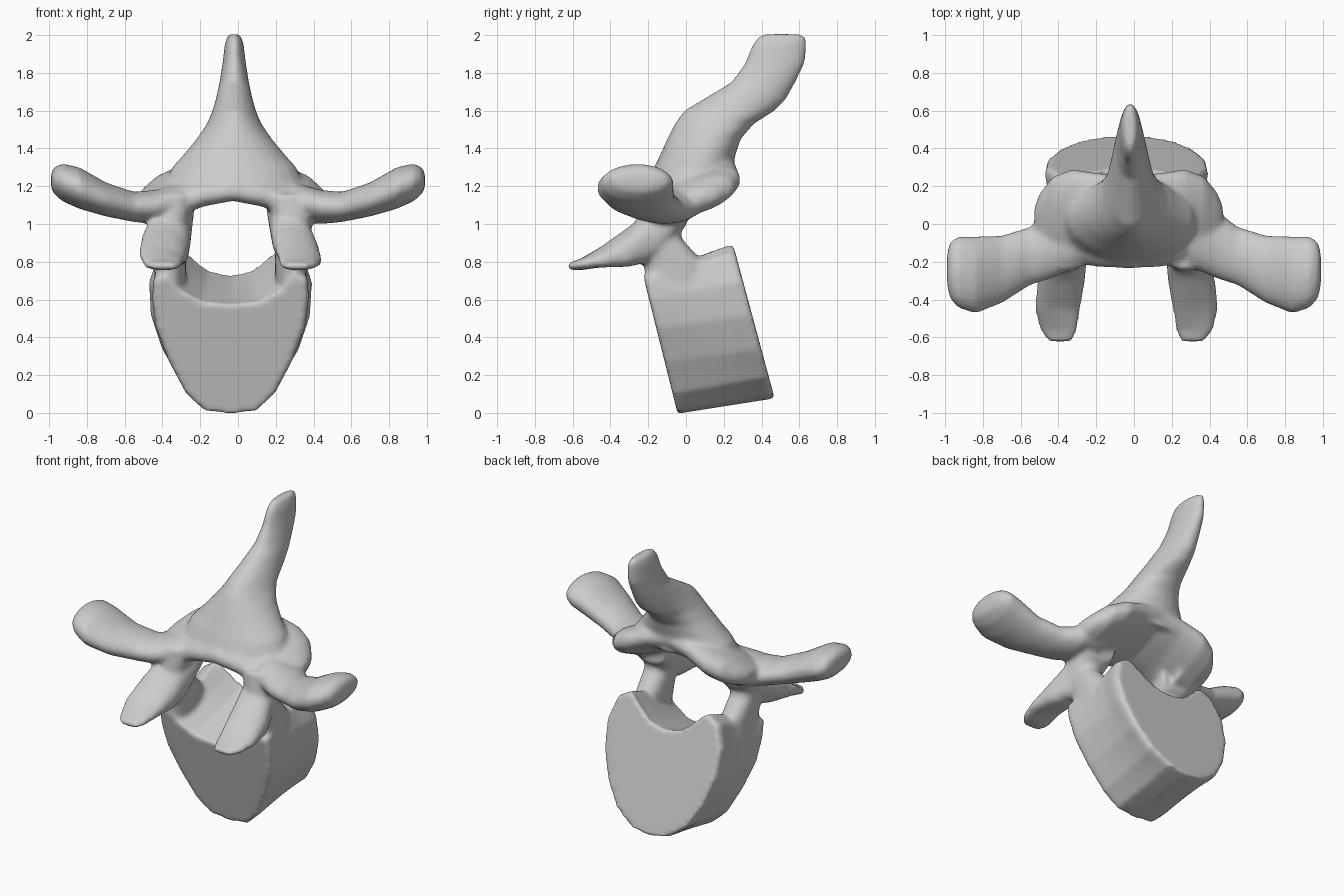
import bpy, bmesh
from math import cos, sin, pi, radians
from mathutils import Vector

if "Cube" in bpy.data.objects:
    bpy.data.objects.remove(bpy.data.objects["Cube"])

CX = -0.04          # the body and arch sit slightly left of centre
bm = bmesh.new()


def loft(rings):
    """Closed skin through rings of equal point count."""
    vs = [[bm.verts.new(p) for p in r] for r in rings]
    n = len(vs[0])
    for a, b in zip(vs, vs[1:]):
        for i in range(n):
            j = (i + 1) % n
            bm.faces.new((a[i], a[j], b[j], b[i]))
    bm.faces.new(vs[0][::-1])
    bm.faces.new(vs[-1])


def ellipse(c, u, v, power=0.85, n=24):
    """Slightly squared ellipse around c with half axes u and v."""
    c, u, v = Vector(c), Vector(u), Vector(v)
    soft = lambda k: abs(k) ** power * (1 if k > 0 else -1)
    return [c + u * soft(cos(2 * pi * i / n)) + v * soft(sin(2 * pi * i / n))
            for i in range(n)]


# Body: heart-shaped front and back faces, slightly waisted between
front = [(0, .57), (.15, .585), (.27, .65), (.35, .73), (.41, .71), (.415, .6),
         (.395, .45), (.325, .27), (.235, .1), (.14, .01), (0, -.005)]
back = [(0, .73), (.12, .755), (.2, .82), (.29, .90), (.38, .85), (.435, .7),
        (.425, .52), (.365, .34), (.27, .19), (.14, .10), (0, .075)]
rings = []
for t, waist in ((0, .97), (.06, 1), (.3, .97), (.5, .955), (.7, .96), (.92, 1), (1, .97)):
    half = []
    for (xa, za), (xb, zb) in zip(front, back):
        x, z = xa + (xb - xa) * t, za + (zb - za) * t
        y = (-.045 - .25 * za) * (1 - t) + (.49 - .27 * zb) * t
        half.append((x * waist, y, z))
    full = half + [(-x, y, z) for x, y, z in half[-2:0:-1]]
    rings.append([Vector((x + CX, y, z)) for x, y, z in full])
loft(rings)

for s in (-1, 1):
    # Pedicle: post between body and arch
    loft([ellipse((CX + s * d, y, z), (s * rx, 0, 0), (0, ry, 0)) for d, y, z, rx, ry in (
        (.32, -.02, .62, .08, .17), (.32, -.07, .80, .085, .16),
        (.325, -.14, .92, .085, .12), (.325, -.15, 1.02, .10, .11),
        (.31, -.10, 1.16, .13, .14))])

    # Front articular process: wedge thinning to a tongue
    loft([ellipse((CX + s * d, y, z), (s * rx, 0, s * tilt), (0, 0, rz)) for d, y, z, rx, rz, tilt in (
        (.31, .0, 1.08, .12, .09, 0), (.32, -.18, .95, .11, .14, -.03),
        (.345, -.30, .88, .125, .10, -.03), (.365, -.45, .825, .12, .05, -.02),
        (.36, -.56, .785, .10, .03, 0), (.35, -.625, .775, .06, .018, 0))])

    # Transverse process: flattened paddle
    loft([ellipse((s * x, y, z), (0, ry, 0), (0, 0, rz), 1) for x, y, z, ry, rz in (
        (.30, -.06, 1.12, .17, .10), (.44, -.11, 1.09, .18, .09),
        (.55, -.17, 1.09, .155, .08), (.70, -.24, 1.13, .18, .09),
        (.84, -.27, 1.19, .205, .11), (.93, -.255, 1.22, .19, .10),
        (.975, -.245, 1.23, .15, .07), (.99, -.24, 1.23, .08, .04))])

    # Lamina and back articular process: sloping slab curving outward
    slab = []
    for d, y, z, ln, th, ang in ((-.03, .01, 1.25, .26, .08, 20), (.15, .02, 1.22, .26, .09, 19),
                                 (.30, .04, 1.17, .26, .10, 18), (.40, .04, 1.14, .22, .09, 18),
                                 (.47, .02, 1.12, .15, .06, 15), (.50, .01, 1.12, .08, .03, 15)):
        a = radians(ang)
        slab.append(ellipse((CX * .7 + s * d, y, z), (0, ln * cos(a), ln * sin(a)),
                            (0, -th * sin(a), th * cos(a))))
    loft(slab)

# Spinous process: flared base narrowing to a thin blade leaning back
loft([ellipse((CX / 2, (y0 + y1) / 2, z), (w, 0, 0), (0, (y1 - y0) / 2, 0), 1) for z, y0, y1, w in (
    (1.23, -.20, .24, .36), (1.30, -.17, .25, .33), (1.36, -.14, .26, .275),
    (1.45, -.10, .29, .20), (1.53, -.06, .36, .145), (1.60, -.01, .47, .115),
    (1.66, .09, .53, .098), (1.75, .24, .58, .078), (1.85, .31, .63, .062),
    (1.95, .35, .64, .05), (1.99, .38, .635, .038), (2.005, .41, .60, .025))])

bmesh.ops.recalc_face_normals(bm, faces=bm.faces)
mesh = bpy.data.meshes.new("vertebra")
bm.to_mesh(mesh)
bm.free()
obj = bpy.data.objects.new("vertebra", mesh)
bpy.context.collection.objects.link(obj)

# Fuse the parts into one organic surface
rem = obj.modifiers.new("fuse", 'REMESH')
rem.mode = 'VOXEL'
rem.voxel_size = 0.014
rem.use_smooth_shade = True
sm = obj.modifiers.new("soften", 'SMOOTH')
sm.factor = 0.5
sm.iterations = 8
